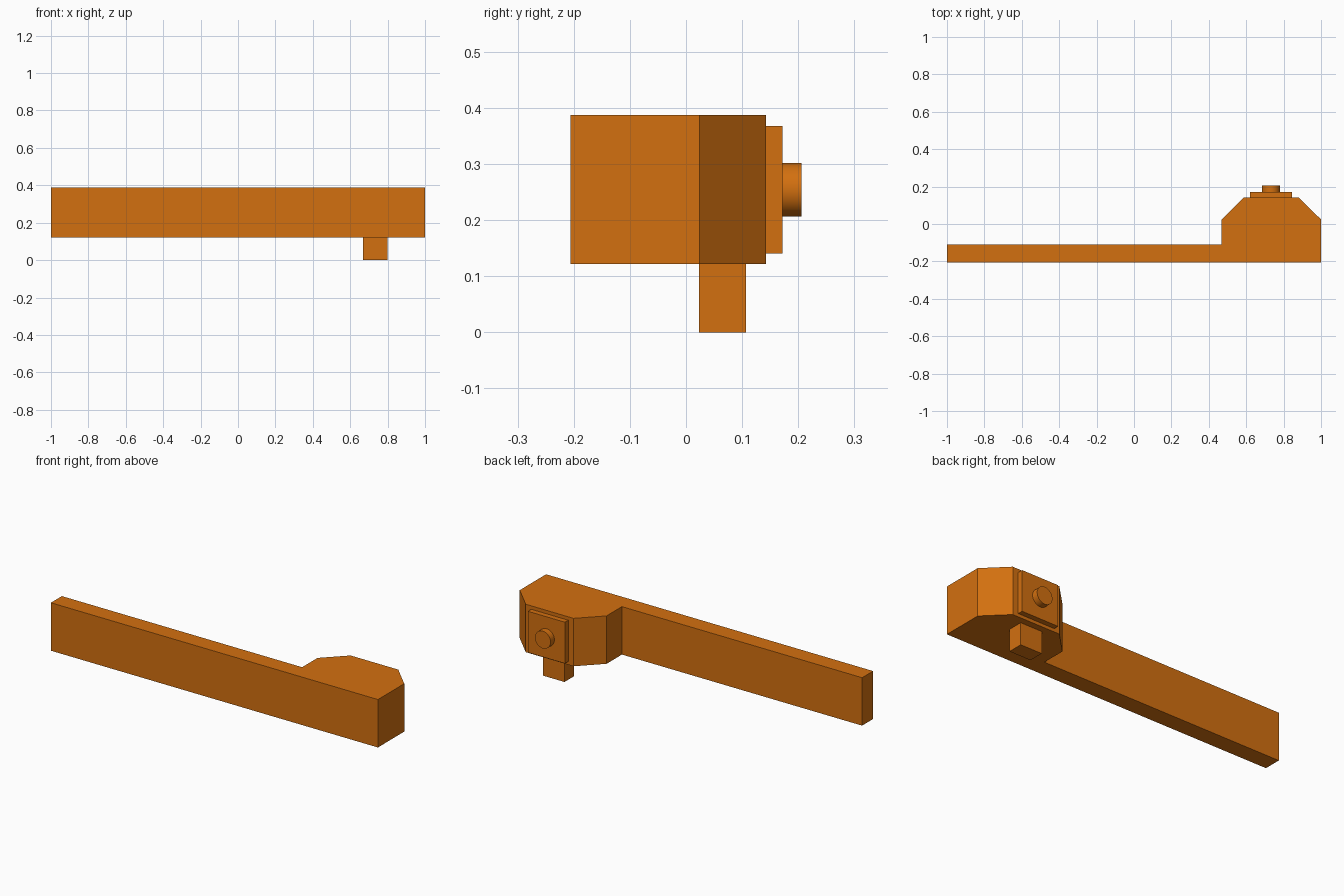
import bpy, bmesh, math

cube = bpy.data.objects.get("Cube")
if cube:
    bpy.data.objects.remove(cube, do_unlink=True)

# Single orange finish
ORANGE = (0.65, 0.162, 0.005, 1.0)
orange = bpy.data.materials.new("orange")
orange.diffuse_color = ORANGE
orange.use_nodes = True
orange.node_tree.nodes["Principled BSDF"].inputs["Base Color"].default_value = ORANGE


def prism(name, outline, z0, z1):
    """Extrude a counter-clockwise XY outline from z0 up to z1."""
    bm = bmesh.new()
    base = bm.faces.new([bm.verts.new((x, y, z0)) for x, y in outline])
    top = bmesh.ops.extrude_face_region(bm, geom=[base], use_keep_orig=True)["geom"]
    bmesh.ops.translate(bm, vec=(0, 0, z1 - z0),
                        verts=[g for g in top if isinstance(g, bmesh.types.BMVert)])
    bmesh.ops.recalc_face_normals(bm, faces=bm.faces)
    mesh = bpy.data.meshes.new(name)
    bm.to_mesh(mesh)
    bm.free()
    mesh.materials.append(orange)
    obj = bpy.data.objects.new(name, mesh)
    bpy.context.collection.objects.link(obj)
    return obj


def box(name, x0, x1, y0, y1, z0, z1):
    return prism(name, [(x0, y0), (x1, y0), (x1, y1), (x0, y1)], z0, z1)


# Long flat bar with a chamfered head at its left end
prism("bar_and_head",
      [(-1, -0.206), (1, -0.206), (1, 0.024), (0.88, 0.143),
       (0.588, 0.143), (0.469, 0.024), (0.469, -0.11), (-1, -0.11)],
      0.122, 0.387)

# Square plate on the back of the head
box("back_plate", 0.62, 0.846, 0.143, 0.172, 0.14, 0.368)

# Peg under the head
box("bottom_peg", 0.668, 0.80, 0.023, 0.107, 0.0, 0.122)

# Round button on the back plate
bpy.ops.mesh.primitive_cylinder_add(vertices=32, radius=0.048, depth=0.034,
                                    location=(0.732, 0.189, 0.254),
                                    rotation=(math.pi / 2, 0, 0))
button = bpy.context.object
button.name = "round_button"
button.data.materials.append(orange)
bpy.ops.object.shade_smooth_by_angle(angle=math.radians(30))
